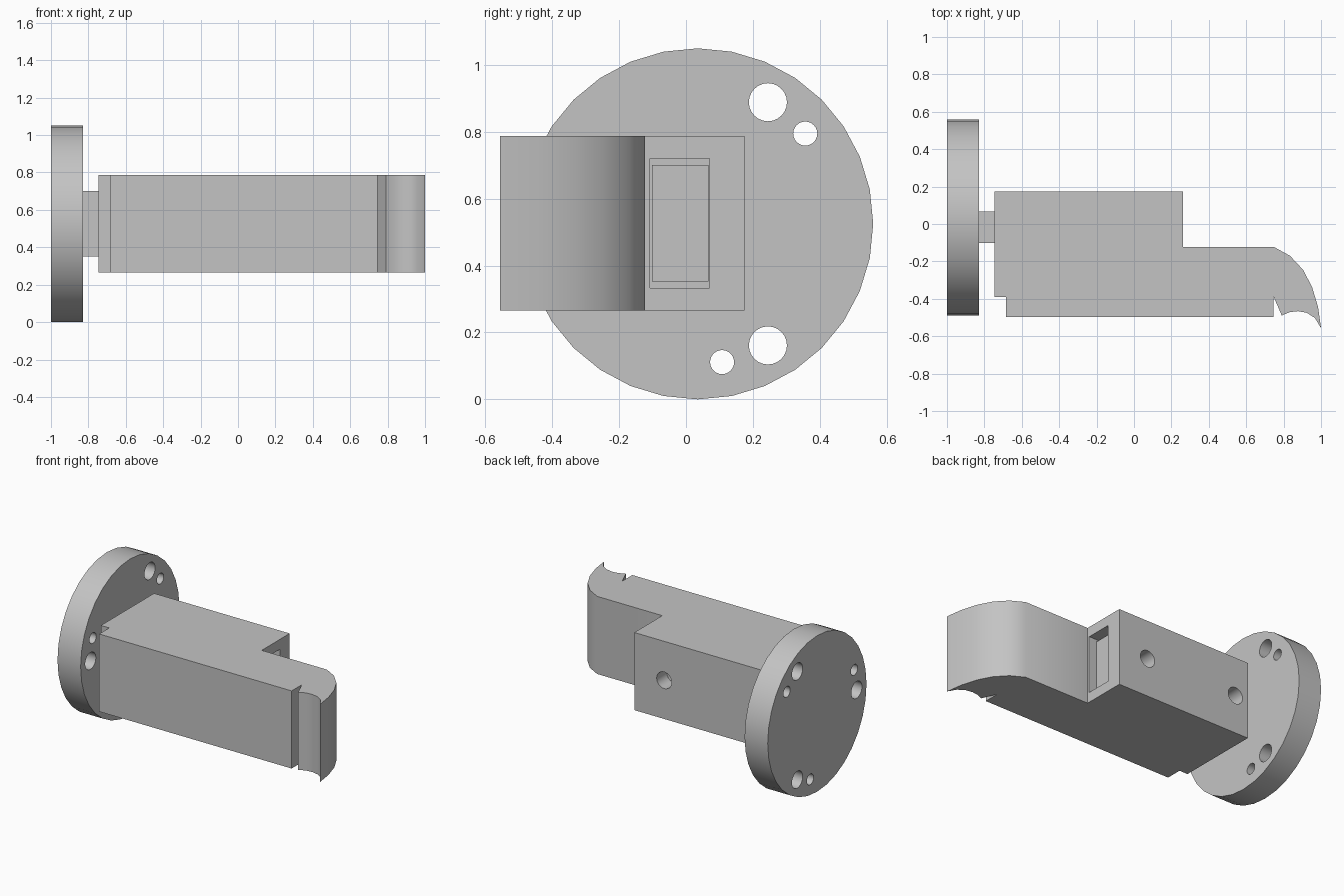
import bpy, bmesh, math
from mathutils import Matrix

if "Cube" in bpy.data.objects:
    bpy.data.objects.remove(bpy.data.objects["Cube"])

grey = bpy.data.materials.new("plain_grey")
grey.diffuse_color = (0.55, 0.55, 0.55, 1)
grey.use_nodes = True
grey.node_tree.nodes["Principled BSDF"].inputs["Base Color"].default_value = grey.diffuse_color
CY, CZ = 0.035, 0.525          # flange axis


def finish(name, bm):
    bmesh.ops.recalc_face_normals(bm, faces=bm.faces)
    me = bpy.data.meshes.new(name)
    bm.to_mesh(me)
    bm.free()
    me.materials.append(grey)
    ob = bpy.data.objects.new(name, me)
    bpy.context.collection.objects.link(ob)
    return ob


def box(name, x0, x1, y0, y1, z0, z1):
    bm = bmesh.new()
    m = Matrix.Translation(((x0 + x1) / 2, (y0 + y1) / 2, (z0 + z1) / 2))
    bmesh.ops.create_cube(bm, size=1, matrix=m @ Matrix.Diagonal((x1 - x0, y1 - y0, z1 - z0, 1)))
    return finish(name, bm)


def cyl(name, centre, axis, r, length, sides):
    bm = bmesh.new()
    rot = Matrix.Rotation(math.pi / 2, 4, 'Y' if axis == 'X' else 'X')
    bmesh.ops.create_cone(bm, cap_ends=True, segments=sides, radius1=r, radius2=r,
                          depth=length, matrix=Matrix.Translation(centre) @ rot)
    return finish(name, bm)


def cut(ob, cutter):
    mod = ob.modifiers.new("cut", 'BOOLEAN')
    mod.operation, mod.solver, mod.object = 'DIFFERENCE', 'EXACT', cutter
    bpy.context.view_layer.objects.active = ob
    bpy.ops.object.modifier_apply(modifier=mod.name)
    bpy.data.objects.remove(cutter)


def smooth(ob, angle):
    bpy.ops.object.select_all(action='DESELECT')
    ob.select_set(True)
    bpy.context.view_layer.objects.active = ob
    bpy.ops.object.shade_smooth_by_angle(angle=math.radians(angle))


# Round flange with three pairs of holes
flange = cyl("flange", (-0.914, CY, CZ), 'X', 0.525, 0.172, 32)
for k in range(3):
    for deg, r in ((60, 0.057), (40, 0.036)):
        a = math.radians(deg + 120 * k)
        c = (-0.914, CY + 0.42 * math.cos(a), CZ + 0.42 * math.sin(a))
        cut(flange, cyl("hole", c, 'X', r, 0.4, 24))

# Body with hooked tip, extruded from its top outline
outline = [(-0.747, 0.175), (0.262, 0.175), (0.262, -0.122), (0.747, -0.122),
           (0.834, -0.17), (0.904, -0.245), (0.952, -0.337), (0.984, -0.444), (1.0, -0.557),
           (0.968, -0.503), (0.925, -0.475), (0.877, -0.466), (0.834, -0.471), (0.79, -0.489),
           (0.747, -0.39), (0.747, -0.497), (-0.685, -0.497), (-0.685, -0.39), (-0.747, -0.39)]
bm = bmesh.new()
face = bm.faces.new([bm.verts.new((x, y, 0.265)) for x, y in outline])
ext = bmesh.ops.extrude_face_region(bm, geom=[face])
bmesh.ops.translate(bm, vec=(0, 0, 0.522),
                    verts=[g for g in ext["geom"] if isinstance(g, bmesh.types.BMVert)])
body = finish("hooked_body", bm)

# Slot through the body and the tenon sitting in it
cut(body, box("slot", -0.9, 0.4, -0.107, 0.07, 0.333, 0.72))
tenon = box("tenon", -0.83, 0.21, -0.102, 0.068, 0.352, 0.701)

# Two bolt holes from the back
for x in (0.04, -0.65):
    cut(body, cyl("hole", (x, 0.1, CZ), 'Y', 0.056, 0.38, 24))
    cut(tenon, cyl("hole", (x, 0.1, CZ), 'Y', 0.056, 0.5, 24))

for ob in (flange, body, tenon):
    smooth(ob, 35)
